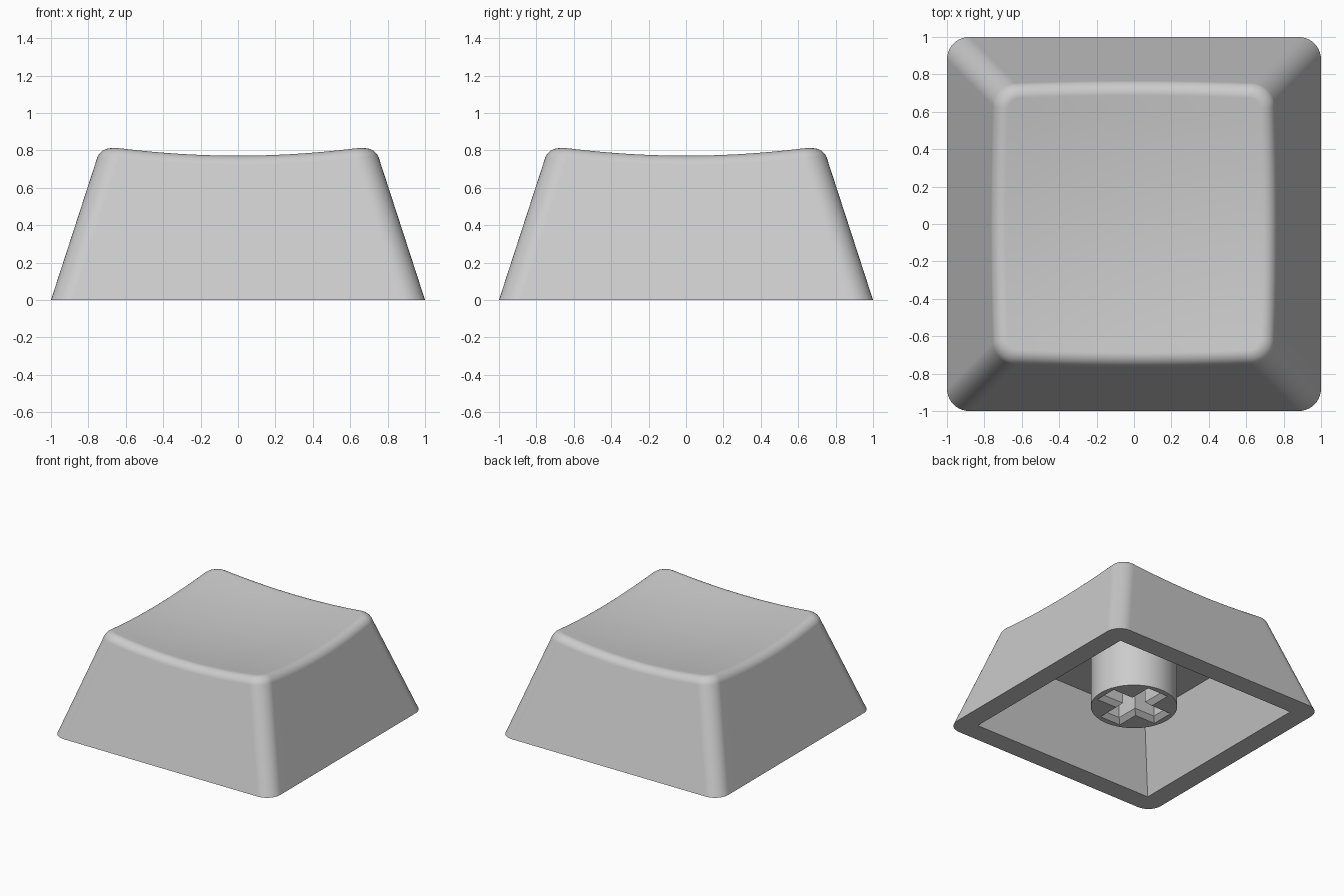
import bpy, bmesh, math

if "Cube" in bpy.data.objects:
    bpy.data.objects.remove(bpy.data.objects["Cube"])

grey = bpy.data.materials.new("light_grey")
grey.diffuse_color = (0.6, 0.6, 0.6, 1)
grey.use_nodes = True
grey.node_tree.nodes["Principled BSDF"].inputs["Base Color"].default_value = grey.diffuse_color

TAPER = 0.325       # inward lean of the walls per unit of height
CORNER = 0.12       # corner radius in plan
FILLET = 0.06       # tangent length of the rounded top edge
CEILING = 0.552     # height of the hollow underside
OPENING = 0.835     # half width of the hollow at the bottom
STEM_BASE = 0.106   # height of the stem's lower end


def dish(x, y):
    """Height of the scooped top surface."""
    return 0.722 + 0.104 * (x * x + y * y)


# Rounded-square outline: (straight part, corner direction) for each point
ARC, SIDE = 10, 16
outline = []
for q in range(4):
    base = q * math.pi / 2
    c, s = round(math.cos(base)), round(math.sin(base))
    for i in range(1, SIDE):
        t = -1 + 2 * i / SIDE
        outline.append((c - s * t, s + c * t, c, s))
    for i in range(ARC + 1):
        a = base + math.pi / 2 * i / ARC
        outline.append((c - s, s + c, math.cos(a), math.sin(a)))


def place(o, half, r):
    return (o[0] * (half - r) + o[2] * r, o[1] * (half - r) + o[3] * r)


def edge_profile(o, steps=8):
    """Rounded edge from wall to dish at one outline point."""
    z = 0.8
    for _ in range(12):
        half = 1 - TAPER * z
        z = dish(*place(o, half, CORNER))
    n = math.hypot(1, TAPER)
    a = (half + FILLET * TAPER / n, z - FILLET / n, CORNER)
    e = (half, z, CORNER)
    b = (half - FILLET, dish(*place(o, half - FILLET, CORNER - FILLET)), CORNER - FILLET)
    w, pts = math.cos(math.radians(40)), []
    for k in range(steps + 1):
        u = k / steps
        f = ((1 - u) ** 2, 2 * u * (1 - u) * w, u * u)
        h, zz, r = (sum(fi * p[j] for fi, p in zip(f, (a, e, b))) / sum(f) for j in range(3))
        pts.append((*place(o, h, r), zz))
    return pts


def finish(bm, name):
    bmesh.ops.remove_doubles(bm, verts=bm.verts, dist=1e-5)
    bmesh.ops.recalc_face_normals(bm, faces=bm.faces)
    me = bpy.data.meshes.new(name)
    bm.to_mesh(me)
    bm.free()
    me.materials.append(grey)
    ob = bpy.data.objects.new(name, me)
    bpy.context.collection.objects.link(ob)
    return ob


def smooth(ob):
    bpy.ops.object.select_all(action='DESELECT')
    bpy.context.view_layer.objects.active = ob
    ob.select_set(True)
    bpy.ops.object.shade_smooth_by_angle(angle=math.radians(30))


def bridge(bm, rings):
    """Join equal rings of points with quads."""
    loops = [[bm.verts.new(p) for p in ring] for ring in rings]
    n = len(rings[0])
    for lo, hi in zip(loops, loops[1:]):
        for i in range(n):
            j = (i + 1) % n
            bm.faces.new((lo[i], lo[j], hi[j], hi[i]))
    return loops


def loft(rings, name):
    bm = bmesh.new()
    loops = bridge(bm, rings)
    bm.faces.new(loops[0])
    bm.faces.new(loops[-1])
    return finish(bm, name)


# Cap shell: hollow, rim, walls, rounded edge, then dish rings to the centre
rings = [
    [(*place(o, OPENING - TAPER * CEILING, 0), CEILING) for o in outline],
    [(*place(o, OPENING, 0), 0) for o in outline],
    [(*place(o, 1, CORNER), 0) for o in outline],
]
rings += [list(r) for r in zip(*(edge_profile(o) for o in outline))]
top = rings[-1]
for k in range(9, 0, -1):
    rings.append([(x * k / 10, y * k / 10, dish(x * k / 10, y * k / 10)) for x, y, _ in top])

bm = bmesh.new()
loops = bridge(bm, rings)
bm.faces.new(loops[0])
centre = bm.verts.new((0, 0, dish(0, 0)))
for i in range(len(outline)):
    bm.faces.new((loops[-1][i], loops[-1][(i + 1) % len(outline)], centre))
shell = finish(bm, "cap_shell")
smooth(shell)
flat = shell.modifiers.new("even_walls", 'WEIGHTED_NORMAL')
flat.keep_sharp = True


# Mounting stem
def circle(r, z, n=64):
    return [(r * math.cos(math.tau * i / n), r * math.sin(math.tau * i / n), z) for i in range(n)]


stem = loft([circle(0.325, STEM_BASE), circle(0.325, CEILING)], "mounting_stem")


# Cross-shaped socket with a chamfered mouth
def cross(inset, z):
    l, w, pts = 0.28 - inset, 0.095 - inset, []
    for q in range(4):
        c, s = round(math.cos(q * math.pi / 2)), round(math.sin(q * math.pi / 2))
        pts += [(c * x - s * y, s * x + c * y, z) for x, y in ((l, -w), (l, w), (w, w))]
    return pts


cutter = loft([cross(-0.02, STEM_BASE - 0.02), cross(0.035, STEM_BASE + 0.035),
               cross(0.035, 0.52)], "socket_cutter")
cutter.hide_render = True
cut = stem.modifiers.new("socket", 'BOOLEAN')
cut.operation = 'DIFFERENCE'
cut.solver = 'EXACT'
cut.object = cutter
bpy.ops.object.select_all(action='DESELECT')
bpy.context.view_layer.objects.active = stem
stem.select_set(True)
bpy.ops.object.modifier_apply(modifier=cut.name)
bpy.data.objects.remove(cutter)
smooth(stem)
